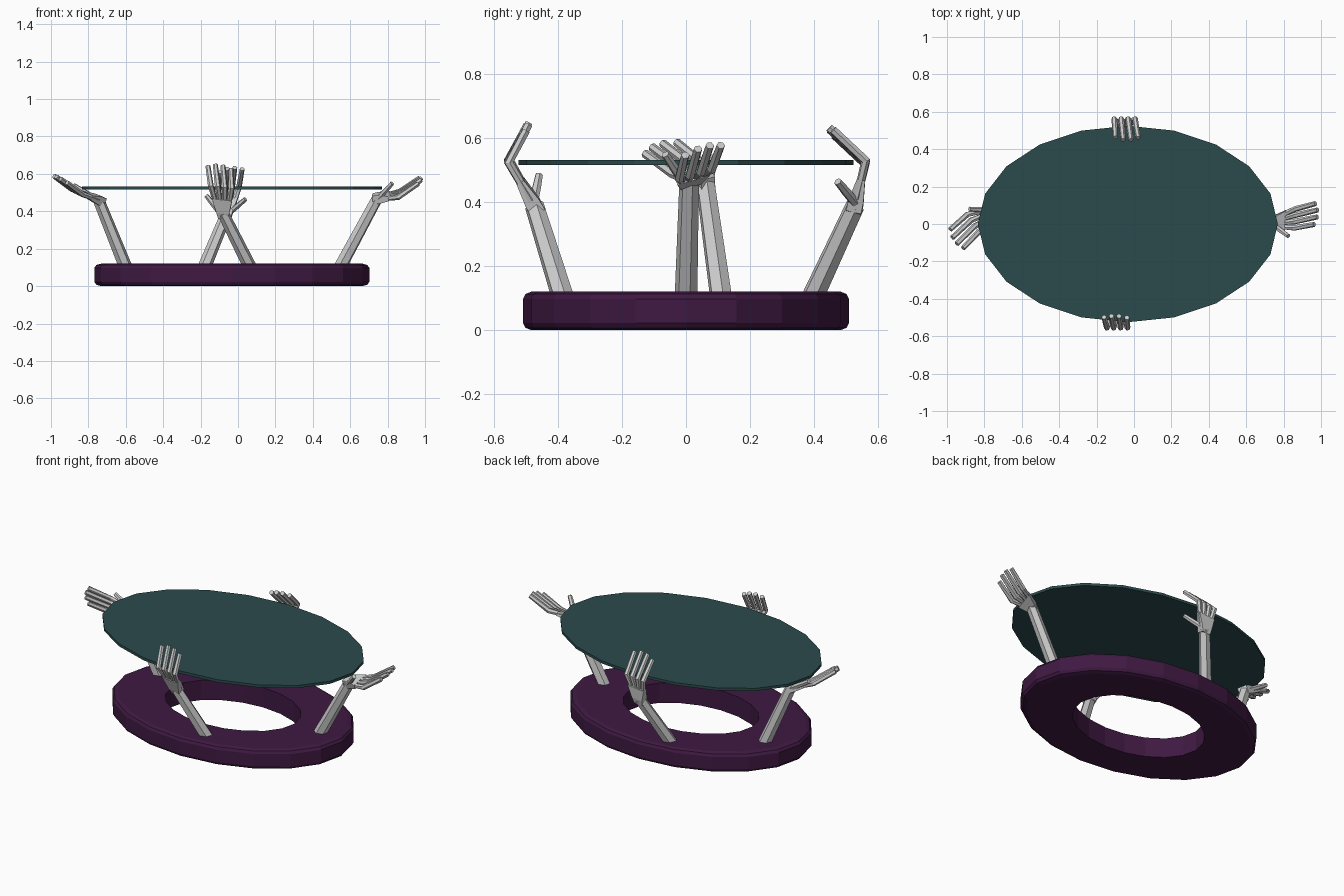
import bpy, bmesh, math
from mathutils import Vector as V

if "Cube" in bpy.data.objects:
    bpy.data.objects.remove(bpy.data.objects["Cube"])

SIDES = 20
CX = -0.033


def material(name, rgb):
    m = bpy.data.materials.new(name)
    m.diffuse_color = (*rgb, 1)
    m.use_nodes = True
    m.node_tree.nodes["Principled BSDF"].inputs["Base Color"].default_value = m.diffuse_color
    return m


def finish(name, bm, mat=None):
    bmesh.ops.recalc_face_normals(bm, faces=bm.faces)
    me = bpy.data.meshes.new(name)
    bm.to_mesh(me)
    bm.free()
    ob = bpy.data.objects.new(name, me)
    bpy.context.collection.objects.link(ob)
    if mat:
        me.materials.append(mat)
    return ob


def bridge(bm, a, b):
    n = len(a)
    for i in range(n):
        bm.faces.new((a[i], a[(i + 1) % n], b[(i + 1) % n], b[i]))


def ellipse(bm, rx, ry, z):
    return [bm.verts.new((CX + rx * math.cos(i * math.tau / SIDES),
                          ry * math.sin(i * math.tau / SIDES), z)) for i in range(SIDES)]


def tube(bm, points, radii, sides=6):
    """Faceted capped tube through a few points."""
    pts = [V(p) for p in points]
    rings = []
    for i, p in enumerate(pts):
        d = (pts[min(i + 1, len(pts) - 1)] - pts[max(i - 1, 0)]).normalized()
        u = d.cross(V((0.31, 0.27, 0.1))).normalized()
        w = d.cross(u)
        rings.append([bm.verts.new(p + radii[i] * (u * math.cos(k * math.tau / sides)
                                                   + w * math.sin(k * math.tau / sides)))
                      for k in range(sides)])
    for a, b in zip(rings, rings[1:]):
        bridge(bm, a, b)
    bm.faces.new(rings[0])
    bm.faces.new(rings[-1])


def arm(side, base, wrist, knuckle, tip, thumb, across):
    """Forearm, palm, four bent fingers and a thumb. across: finger spacing, thumb side first."""
    base, wrist, knuckle, tip, thumb, across = map(V, (base, wrist, knuckle, tip, thumb, across))
    bm = bmesh.new()
    tube(bm, (base, wrist), (0.036, 0.031))
    finish(side + "_forearm", bm)

    # palm: wedge widening from the wrist
    bm = bmesh.new()
    out = (knuckle - wrist).normalized()
    side_dir = across.normalized()
    thick = out.cross(side_dir).normalized()
    mid = wrist.lerp(knuckle, 0.55)
    for c, half, t in ((wrist - out * 0.025, 0.026, 0.024), (wrist + out * 0.01, 0.034, 0.024),
                       (mid, 0.054, 0.013)):
        for a in (-1, 1):
            for b in (-1, 1):
                bm.verts.new(c + side_dir * a * half + thick * b * t)
    bmesh.ops.convex_hull(bm, input=bm.verts)
    finish(side + "_palm", bm)

    # fingers
    bm = bmesh.new()
    for k, reach in zip((-1.5, -0.5, 0.5, 1.5), (0.95, 1.06, 1.05, 0.92)):
        end = knuckle + (tip - knuckle) * reach + across * k * 1.1
        joint = knuckle + across * k
        tube(bm, (wrist + out * 0.02 + across * k * 0.5, joint, end), (0.013, 0.0155, 0.0135))
    # thumb
    root = wrist + out * 0.005 - side_dir * 0.02
    tube(bm, (root, root.lerp(thumb, 0.5), thumb), (0.015, 0.015, 0.0125))
    finish(side + "_fingers", bm)


# ring base with chamfered outer edge
bm = bmesh.new()
profile = [(0.56, 0), (0.95, 0), (0.985, 0.007), (1, 0.022), (1, 0.098),
           (0.985, 0.113), (0.95, 0.12), (0.56, 0.12)]
rings = [ellipse(bm, 0.735 * s, 0.51 * s, z) for s, z in profile]
for a, b in zip(rings, rings[1:] + rings[:1]):
    bridge(bm, a, b)
finish("ring_base", bm, material("dark_purple", (0.05, 0.01, 0.055)))

# table top
bm = bmesh.new()
low, high = (ellipse(bm, 0.802, 0.525, z) for z in (0.517, 0.533))
bridge(bm, low, high)
bm.faces.new(low)
bm.faces.new(high)
finish("table_top", bm, material("teal_glass", (0.024, 0.07, 0.073)))

# four supporting arms
arm("front", (0.065, -0.385, 0.1), (-0.08, -0.475, 0.39), (-0.09, -0.555, 0.53),
    (-0.1, -0.495, 0.64), (-0.17, -0.46, 0.485), (0.037, 0, -0.004))
arm("back", (-0.18, 0.395, 0.1), (-0.06, 0.53, 0.39), (-0.05, 0.562, 0.525),
    (-0.038, 0.455, 0.625), (0.04, 0.475, 0.465), (-0.037, 0, -0.004))
arm("right", (0.545, 0, 0.1), (0.745, 0.01, 0.47), (0.86, 0.03, 0.49),
    (0.975, 0.055, 0.568), (0.825, -0.065, 0.55), (0.003, 0.034, 0.01))
arm("left", (-0.6, 0.11, 0.1), (-0.745, 0.06, 0.46), (-0.86, 0.005, 0.505),
    (-0.955, -0.085, 0.575), (-0.88, 0.08, 0.54), (0.02, -0.031, -0.01))
